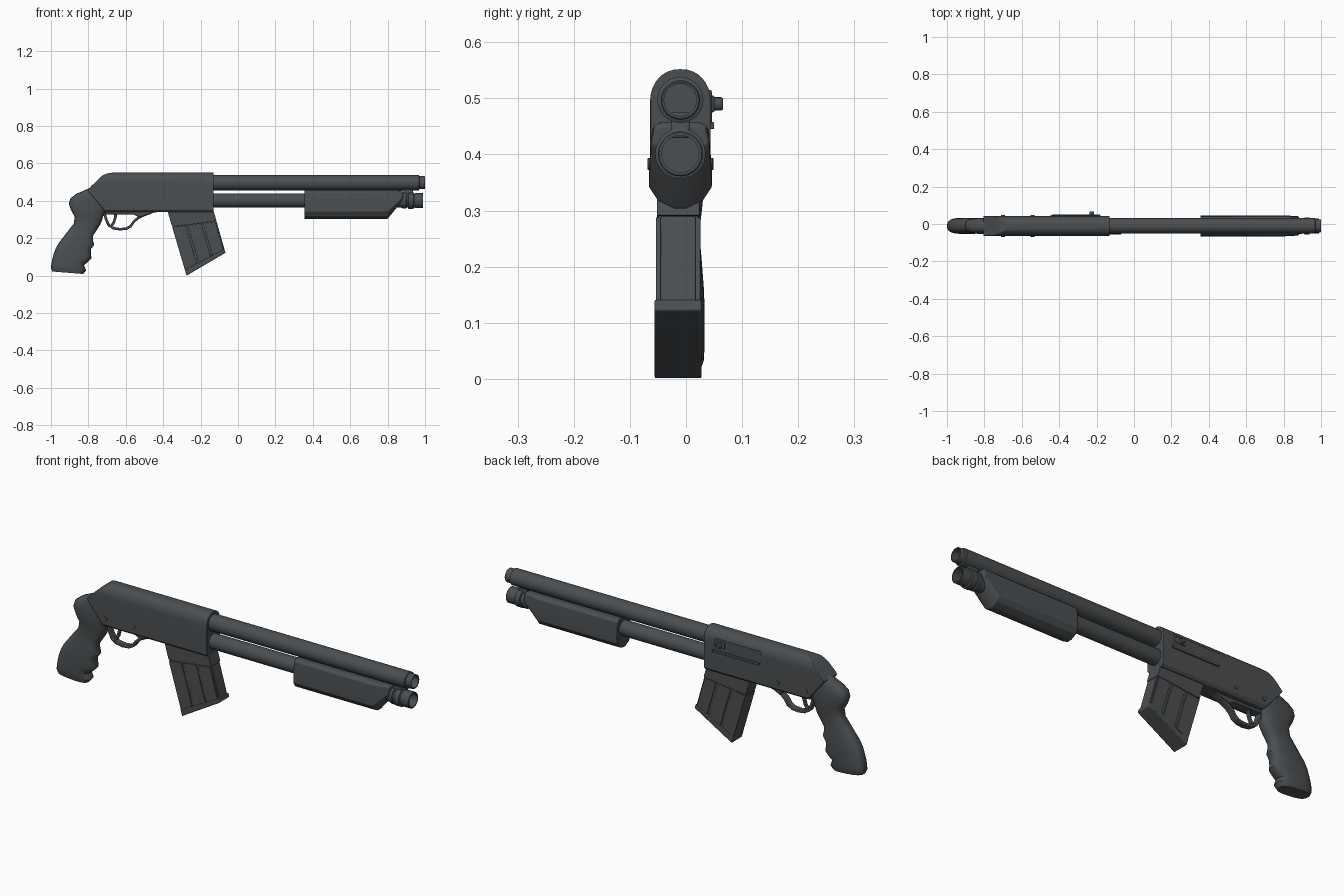
import bpy, bmesh
from math import sin, cos, pi, radians
from mathutils import Vector

if "Cube" in bpy.data.objects:
    bpy.data.objects.remove(bpy.data.objects["Cube"])

YC = -0.01  # centre plane of the gun
steel = bpy.data.materials.new("dark_steel")
steel.diffuse_color = (0.07, 0.077, 0.083, 1)
steel.use_nodes = True
steel.node_tree.nodes["Principled BSDF"].inputs["Base Color"].default_value = steel.diffuse_color


def finish(name, bm, bevel=0, angle=30):
    bmesh.ops.remove_doubles(bm, verts=bm.verts, dist=1e-5)
    bmesh.ops.recalc_face_normals(bm, faces=bm.faces)
    me = bpy.data.meshes.new(name)
    bm.to_mesh(me)
    bm.free()
    ob = bpy.data.objects.new(name, me)
    bpy.context.collection.objects.link(ob)
    me.materials.append(steel)
    if bevel:
        m = ob.modifiers.new("bevel", "BEVEL")
        m.width, m.segments, m.limit_method = bevel, 2, "ANGLE"
    bpy.ops.object.select_all(action="DESELECT")
    ob.select_set(True)
    bpy.context.view_layer.objects.active = ob
    bpy.ops.object.shade_smooth_by_angle(angle=radians(angle))
    return ob


def loft(rings, caps=True):
    bm = bmesh.new()
    loops = [[bm.verts.new(p) for p in r] for r in rings]
    n = len(loops[0])
    for a, b in zip(loops, loops[1:]):
        for i in range(n):
            bm.faces.new((a[i], a[(i + 1) % n], b[(i + 1) % n], b[i]))
    if caps:
        bm.faces.new(loops[0])
        bm.faces.new(loops[-1])
    return bm


def prism(name, pts, hw, yc=YC, bevel=0):
    """Side outline (x, z) extruded across y."""
    bm = loft([[(x, yc + s * hw, z) for x, z in pts] for s in (-1, 1)])
    return finish(name, bm, bevel)


def ribbon(name, path, t, hw, bevel=0):
    """Strip of thickness t following a side path."""
    P = [Vector(p) for p in path]
    left, right = [], []
    for i, p in enumerate(P):
        d = (P[min(i + 1, len(P) - 1)] - P[max(i - 1, 0)]).normalized()
        n = Vector((-d.y, d.x)) * t / 2
        left.append(p + n)
        right.append(p - n)
    bm = loft([[(a.x, YC - hw, a.y), (a.x, YC + hw, a.y), (b.x, YC + hw, b.y), (b.x, YC - hw, b.y)]
               for a, b in zip(left, right)])
    return finish(name, bm, bevel)


def lathe(name, prof, zc, seg=32):
    """(x, radius) profile turned about an axis along x."""
    bm = loft([[(x, YC + r * cos(2 * pi * i / seg), zc + r * sin(2 * pi * i / seg))
                for i in range(seg)] for x, r in prof])
    return finish(name, bm)


def pin(name, x, z, r, y0, y1, seg=16):
    bm = loft([[(x + k * r * cos(2 * pi * i / seg), y, z + k * r * sin(2 * pi * i / seg))
                for i in range(seg)] for y, k in ((y0, 1), (y1 - (y1 - y0) * .1, 1), (y1, .8))])
    return finish(name, bm)


# Barrel and magazine tube with open mouths
lathe("barrel", [(-.14, .041), (.967, .041), (.97, .035), (.997, .035), (1, .033),
                 (.999, .029), (.90, .029)], .497)
lathe("magazine_tube", [(-.14, .038), (.90, .038)], .402)
lathe("tube_cap", [(.87, .036), (.885, .043), (.897, .043), (.9, .038), (.908, .038), (.911, .045),
                   (.937, .045), (.94, .038), (.945, .038), (.948, .040), (.988, .040), (.99, .038),
                   (.99, .033), (.93, .033)], .401)
prism("barrel_clamp", [(.885, .43), (.94, .43), (.932, .475), (.885, .475)], .016, bevel=.003)

# Receiver: domed section, rear end cut by sloping planes
half = [(.054, .352), (.054, .495)] + [(.054 * cos(a) ** .9, .495 + .057 * sin(a))
                                      for a in (i * pi / 16 for i in range(1, 8))]
section = [(.044, .34)] + half + [(0, .552)] + [(-y, z) for y, z in reversed(half)] + [(-.044, .34)]
bm = loft([[(x, YC + y, z) for y, z in section] for x in (-.83, -.13)])
cuts = [((-.805, .457), (-.708, .34)), ((-.805, .457), (-.765, .498)),
        ((-.767, .495), (-.725, .535)), ((-.725, .535), (-.70, .546)), ((-.70, .546), (-.66, .5525))]
for (ax, az), (bx, bz) in cuts:
    n = Vector((-(bz - az), 0, bx - ax))
    if n.x > 0:
        n.negate()
    r = bmesh.ops.bisect_plane(bm, geom=bm.verts[:] + bm.edges[:] + bm.faces[:],
                               plane_co=(ax, 0, az), plane_no=n, clear_outer=True)
    bmesh.ops.holes_fill(bm, edges=[e for e in bm.edges if e.is_boundary], sides=0)
finish("receiver", bm, .002)

# Receiver pins on both sides
for i, x in enumerate((-.70, -.543)):
    for s in (-1, 1):
        pin(f"receiver_pin_{i}_{s}", x, .383, .011, YC + s * .045, YC + s * .059)

# Bolt cover, its lower lip and the charging handle on the far side
prism("bolt_cover", [(-.45, .455), (-.19, .455), (-.19, .515), (-.45, .515)], .006, .040, .003)
prism("bolt_cover_lip", [(-.44, .445), (-.18, .445), (-.18, .458), (-.44, .458)], .005, .045, .002)
pin("charging_handle", -.225, .490, .012, .03, .066)
prism("handle_base", [(-.25, .475), (-.195, .475), (-.195, .505), (-.25, .505)], .006, .045, .003)

# Fore-end: faceted sleeve, cut up at the front
def fore(x, w, low, top=.457):
    k = lambda z: low + (z - .304) * (top - low) / (.457 - .304)
    side = [(.012, .304), (.040, .318), (.056, .342), (.056, .375), (.050, .445), (.036, .457)]
    pts = [(y * w, k(z)) for y, z in side]
    return [(x, YC + y, z) for y, z in pts + [(-y, z) for y, z in reversed(pts)]]


finish("fore_end", loft([fore(.355, 1, .304), fore(.80, 1, .304), fore(.875, .93, .395),
                         fore(.882, .86, .408, .45)]), .002, 25)

# Box magazine, laid out in its own slanted frame (u forward, v down)
A, B, C, D = [Vector(p) for p in ((-.377, .345), (-.13, .345), (-.067, .122), (-.275, .0))]
def mag(u0, v0, u1, v1):
    f = lambda u, v: tuple(A.lerp(B, u).lerp(D.lerp(C, u), v))
    return [f(u0, v0), f(u1, v0), f(u1, v1), f(u0, v1)]


MY = -.014
prism("magazine_body", mag(.03, -.1, .97, .97), .035, MY, .003)
prism("magazine_collar", mag(0, -.05, 1, .24), .038, MY, .002)
prism("magazine_base", mag(-.0, .91, 1, 1), .042, MY, .003)
for i, (a, b) in enumerate(((.0, .30), (.35, .65), (.70, .97))):
    prism(f"magazine_rib_{i}", mag(a, .25, b, .92), .0395, MY, .002)
prism("magazine_front", mag(.9, .25, 1, .92), .031, MY, .002)

# Trigger guard and trigger
ribbon("trigger_guard", [(-.715, .335), (-.705, .30), (-.69, .268), (-.665, .253), (-.63, .248),
                         (-.595, .252), (-.573, .265), (-.558, .288), (-.535, .308), (-.50, .325), (-.46, .340)],
       .014, .016, .003)
prism("guard_plate", [(-.71, .345), (-.71, .328), (-.56, .328), (-.53, .312), (-.46, .335), (-.40, .345)], .022, bevel=.003)
ribbon("trigger", [(-.655, .34), (-.655, .315), (-.662, .29), (-.672, .272), (-.68, .265)], .014, .008, .003)

# Pistol grip: back (x, z), front (x, z), half width
grip = [(-.772, .480, -.700, .345, .040), (-.81, .461, -.713, .335, .042), (-.865, .437, -.718, .325, .043),
        (-.895, .414, -.722, .315, .043), (-.905, .385, -.726, .300, .042), (-.892, .348, -.735, .275, .039),
        (-.873, .315, -.752, .248, .035), (-.878, .278, -.776, .212, .035), (-.912, .235, -.775, .187, .038),
        (-.935, .205, -.769, .165, .040), (-.958, .175, -.786, .142, .042), (-.975, .145, -.787, .115, .043),
        (-.986, .115, -.783, .092, .043), (-.993, .088, -.803, .072, .043), (-.998, .062, -.824, .056, .043),
        (-1.0, .040, -.812, .028, .042), (-.993, .022, -.828, .009, .036)]
rings = []
for bx, bz, fx, fz, hw in grip:
    b, f = Vector((bx, bz)), Vector((fx, fz))
    ring = []
    for i in range(24):
        c, s = cos(2 * pi * i / 24), sin(2 * pi * i / 24)
        c, s = [abs(t) ** .7 * (1 if t > 0 else -1) for t in (c, s)]
        p = (b + f) / 2 + (f - b) / 2 * c
        ring.append((p.x, YC + hw * s, p.y))
    rings.append(ring)
finish("pistol_grip", loft(rings), 0, 40)
